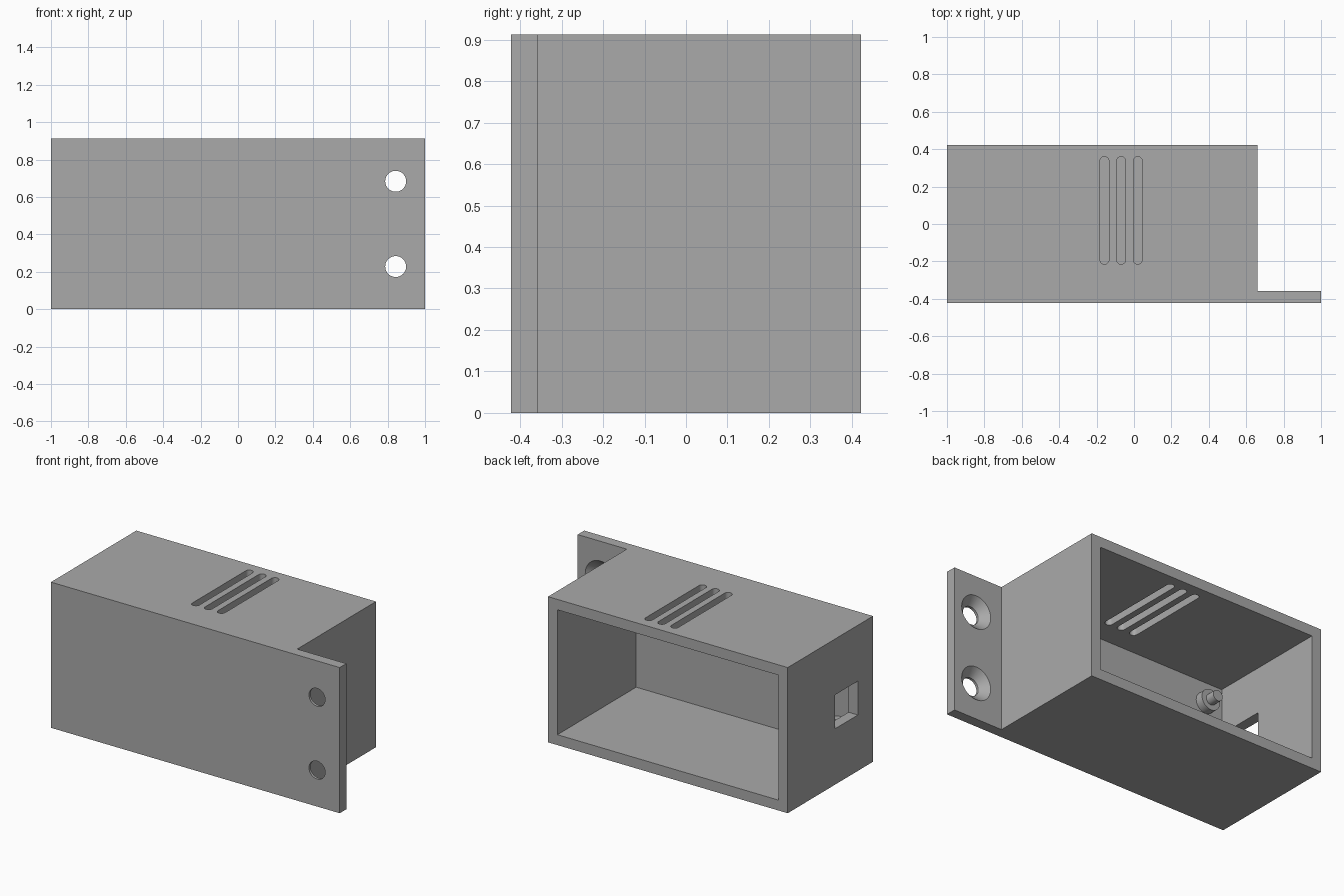
import bpy, bmesh, math
from mathutils import Vector, Matrix

cube = bpy.data.objects.get("Cube")
if cube:
    bpy.data.objects.remove(cube, do_unlink=True)

# Main dimensions
WALL = 0.065
HALF_Y, HEIGHT = 0.422, 0.912
LEFT, BOX_END, FLANGE_END = -1.0, 0.66, 1.0
INNER_Y = -HALF_Y + WALL

grey = bpy.data.materials.new("plain grey")
grey.use_nodes = True
colour = (0.4, 0.4, 0.4, 1)
grey.diffuse_color = colour
grey.node_tree.nodes["Principled BSDF"].inputs["Base Color"].default_value = colour


def make_object(name, bm):
    bmesh.ops.recalc_face_normals(bm, faces=bm.faces)
    mesh = bpy.data.meshes.new(name)
    bm.to_mesh(mesh)
    bm.free()
    mesh.materials.append(grey)
    obj = bpy.data.objects.new(name, mesh)
    bpy.context.collection.objects.link(obj)
    return obj


def prism(name, outline, z0, z1):
    """Extrude an xy outline from z0 up to z1."""
    bm = bmesh.new()
    face = bm.faces.new([bm.verts.new((x, y, z0)) for x, y in outline])
    top = bmesh.ops.extrude_face_region(bm, geom=[face])["geom"]
    verts = [v for v in top if isinstance(v, bmesh.types.BMVert)]
    bmesh.ops.translate(bm, verts=verts, vec=(0, 0, z1 - z0))
    return make_object(name, bm)


def box(name, x0, x1, y0, y1, z0, z1):
    return prism(name, [(x0, y0), (x1, y0), (x1, y1), (x0, y1)], z0, z1)


def lathe(name, x, z, profile, steps=40):
    """Turn a (radius, y) profile round an axis parallel to y."""
    bm = bmesh.new()
    rings = []
    for r, y in profile:
        rings.append([bm.verts.new((x + r * math.cos(a), y, z + r * math.sin(a)))
                      for a in (math.tau * i / steps for i in range(steps))])
    for low, high in zip(rings, rings[1:]):
        for i in range(steps):
            j = (i + 1) % steps
            bm.faces.new((low[i], low[j], high[j], high[i]))
    bm.faces.new(rings[0])
    bm.faces.new(rings[-1])
    return make_object(name, bm)


def slot_outline(x, y0, y1, r, steps=12):
    """Round-ended slot running along y."""
    ends = ((y1 - r, 0), (y0 + r, math.pi))
    return [(x + r * math.cos(start + math.pi * i / steps),
             y + r * math.sin(start + math.pi * i / steps))
            for y, start in ends for i in range(steps + 1)]


def cut(target, cutter):
    mod = target.modifiers.new("cut", "BOOLEAN")
    mod.operation, mod.solver, mod.object = "DIFFERENCE", "EXACT", cutter
    bpy.context.view_layer.objects.active = target
    bpy.ops.object.modifier_apply(modifier=mod.name)
    bpy.data.objects.remove(cutter, do_unlink=True)


def smooth(obj):
    bpy.ops.object.select_all(action="DESELECT")
    obj.select_set(True)
    bpy.context.view_layer.objects.active = obj
    bpy.ops.object.shade_smooth_by_angle(angle=math.radians(30))


# Enclosure with mounting flange: one L-shaped profile
enclosure = prism("enclosure", [
    (LEFT, -HALF_Y), (FLANGE_END, -HALF_Y), (FLANGE_END, INNER_Y),
    (BOX_END, INNER_Y), (BOX_END, HALF_Y), (LEFT, HALF_Y)], 0, HEIGHT)

# Cavity open at the back
cut(enclosure, box("cavity_cutter", LEFT + WALL, BOX_END - WALL,
                   INNER_Y, HALF_Y + 0.1, WALL, HEIGHT - WALL))

# Cable opening in the side wall
cut(enclosure, box("cable_cutter", LEFT - 0.1, LEFT + WALL + 0.05,
                   -0.272, -0.044, 0.35, 0.562))

# Vent slots in the top
for x in (-0.158, -0.069, 0.02):
    cut(enclosure, prism("vent_cutter", slot_outline(x, -0.215, 0.36, 0.024),
                         HEIGHT - WALL - 0.05, HEIGHT + 0.1))

# Countersunk screw holes in the flange
for z in (0.228, 0.684):
    cut(enclosure, lathe("screw_cutter", 0.843, z, [
        (0.056, -HALF_Y - 0.05), (0.056, INNER_Y - 0.049),
        (0.105, INNER_Y), (0.105, INNER_Y + 0.05)]))
smooth(enclosure)

# Stepped mounting posts on the inside of the front wall
for name, z in (("lower_post", 0.195), ("upper_post", 0.717)):
    post = lathe(name, -0.815, z, [
        (0.065, INNER_Y - 0.005), (0.065, INNER_Y + 0.05),
        (0.034, INNER_Y + 0.05), (0.034, INNER_Y + 0.11)])
    smooth(post)
